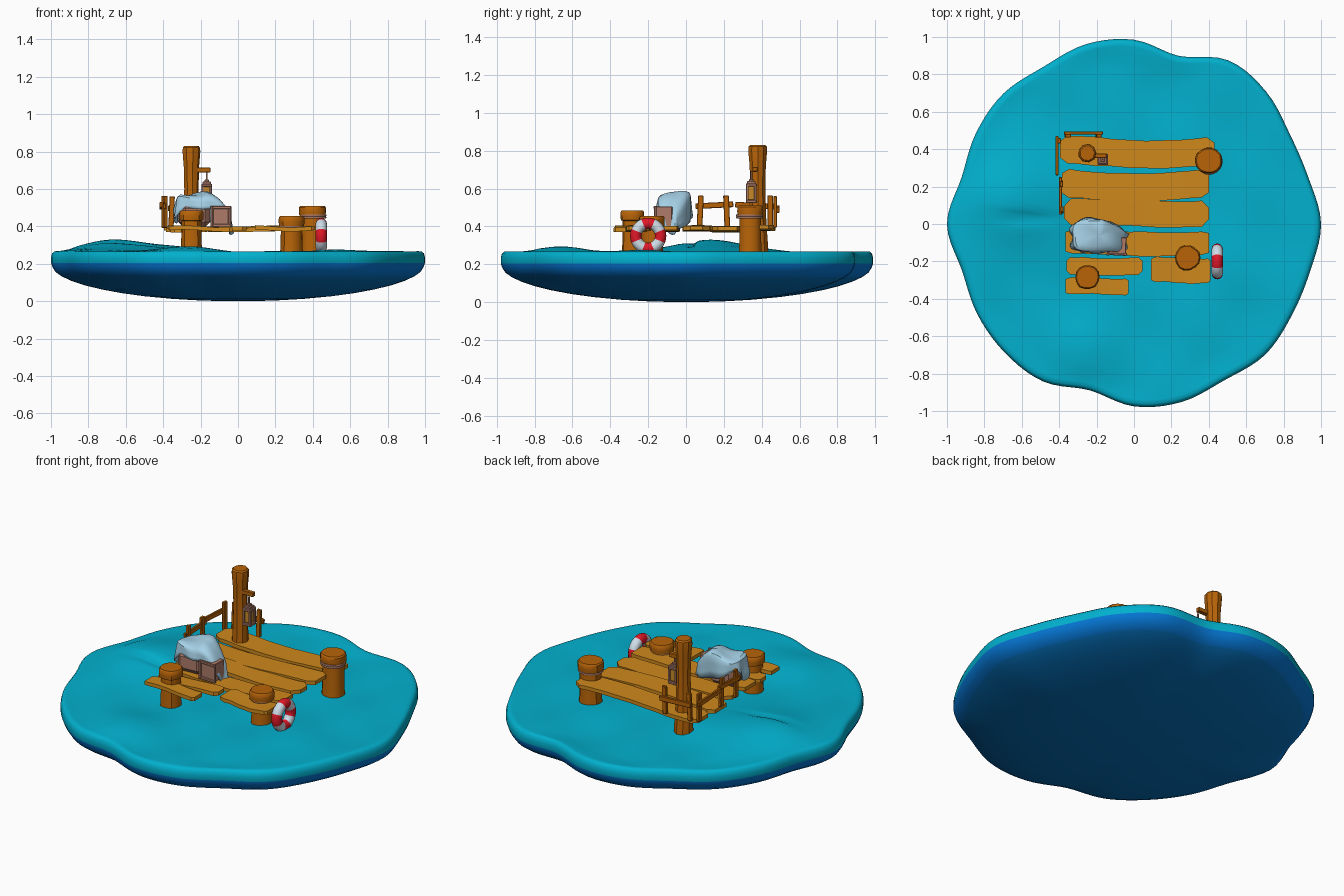
import bpy, bmesh, random
from math import sin, cos, pi, tau, exp, sqrt, radians
from mathutils import Matrix

random.seed(4)
if "Cube" in bpy.data.objects:
    bpy.data.objects.remove(bpy.data.objects["Cube"])


def material(name, code):
    rgb = [int(code[i:i + 2], 16) / 255 for i in (0, 2, 4)]
    col = [c / 12.92 if c < 0.04 else ((c + 0.055) / 1.055) ** 2.4 for c in rgb] + [1]
    m = bpy.data.materials.new(name)
    m.use_nodes = True
    m.diffuse_color = col
    m.node_tree.nodes["Principled BSDF"].inputs["Base Color"].default_value = col
    return m


TEAL = material("water teal", "02B0CE")
RIM = material("water rim blue", "0576D4")
DEEP = material("deep water blue", "0572BE")
PLANK = material("plank wood", "CE881C")
POST = material("post wood", "B86408")
CRATE = material("crate brown", "AC7A68")
CLOTH = material("cloth blue", "A8D4EA")
RED = material("float red", "E01828")
WHITE = material("float white", "D0DEE8")
GLASS = material("lantern glass", "C88A28")


def finish(name, bm, mats, angle=35):
    bmesh.ops.recalc_face_normals(bm, faces=bm.faces)
    me = bpy.data.meshes.new(name)
    bm.to_mesh(me)
    bm.free()
    for m in mats:
        me.materials.append(m)
    me.shade_smooth()
    me.set_sharp_from_angle(angle=radians(angle))
    ob = bpy.data.objects.new(name, me)
    bpy.context.collection.objects.link(ob)
    return ob


def loft(rings, close_end=True):
    """Skin equal-length loops of points; the first loop is always closed."""
    bm = bmesh.new()
    loops = [[bm.verts.new(p) for p in ring] for ring in rings]
    n = len(loops[0])
    for a, b in zip(loops, loops[1:]):
        for i in range(n):
            j = (i + 1) % n
            bm.faces.new((a[i], a[j], b[j], b[i]))
    bm.faces.new(loops[0])
    if close_end:
        bm.faces.new(loops[-1])
    return bm


def box(name, centre, size, mat, rot=0, bevel=0.003, axis="Z"):
    bm = bmesh.new()
    m = Matrix.Translation(centre) @ Matrix.Rotation(rot, 4, axis) @ Matrix.Diagonal((*size, 1))
    bmesh.ops.create_cube(bm, size=1, matrix=m)
    bmesh.ops.bevel(bm, geom=bm.edges[:], offset=bevel, segments=1, affect="EDGES")
    return finish(name, bm, [mat])


def torus(name, centre, R, r, mats, axis=None, n=32, m=10, pick=None):
    bm = bmesh.new()
    g = [[bm.verts.new(((R + r * cos(tau * j / m)) * cos(tau * i / n),
                        (R + r * cos(tau * j / m)) * sin(tau * i / n),
                        r * sin(tau * j / m))) for j in range(m)] for i in range(n)]
    for i in range(n):
        for j in range(m):
            k, l = (i + 1) % n, (j + 1) % m
            f = bm.faces.new((g[i][j], g[k][j], g[k][l], g[i][l]))
            f.material_index = pick(i) if pick else 0
    rot = Matrix.Rotation(pi / 2, 4, axis) if axis else Matrix.Identity(4)
    bmesh.ops.transform(bm, matrix=Matrix.Translation(centre) @ rot, verts=bm.verts)
    return finish(name, bm, mats, 60)


# Water: wavy outline, rounded rim, bowl underneath, gentle swells on top
RADII = [1, .965, .962, 1, 1.01, .93, .985, .995, .97, .987, .975, .955,
         1, .953, .967, .975, .972, .92, .975, .985, .965, .99, .975, .975]


def outline(a):
    t = a / tau * len(RADII)
    i, f = int(t), t - int(t)
    p, q, r, s = (RADII[(i + k) % len(RADII)] for k in (-1, 0, 1, 2))
    return q + f * ((r - p) + f * ((2 * p - 5 * q + 4 * r - s) + f * (3 * (q - r) + s - p))) / 2


SWELLS = [(-.66, .14, .06, .17), (-.38, .2, .025, .16), (-.3, -.66, .03, .14),
          (-.7, -.2, .015, .15), (.1, .7, -.012, .15), (.55, -.3, .012, .15)]


def surface(x, y):
    z = .262 + .005 * sin(11 * x + 4 * y) * cos(10 * y - 3 * x)
    z += sum(h * exp(-((x - u) ** 2 + (y - v) ** 2) / (2 * w * w)) for u, v, h, w in SWELLS)
    return z - .02 * exp(-((y - .03) / .025) ** 2 - ((x + .6) / .16) ** 2)


N = 120
angles = [tau * i / N for i in range(N)]


def water_ring(s, z=None):
    pts = [(s * outline(a) * cos(a), s * outline(a) * sin(a)) for a in angles]
    blend = min(1, (1 - s) / .12)
    return [(x, y, z if z is not None else .268 + (surface(x, y) - .268) * blend) for x, y in pts]


rings = [water_ring(t, .2 * (1 - sqrt(1 - t * t))) for t in (.05, .2, .35, .5, .62, .73, .82, .89, .94, .975)]
rings += [water_ring(s, z) for s, z in ((.992, .182), (1, .205), (1, .235), (.994, .256), (.982, .267))]
rings += [water_ring(.96 - .04 * i) for i in range(24)]
bm = loft(rings)
for f in bm.faces:
    z = f.calc_center_median().z
    f.material_index = 0 if z > .203 else 1 if z > .13 else 2
finish("water", bm, [TEAL, RIM, DEEP], 80)


# Posts: slightly irregular lathed trunks
def post(name, x, y, profile, sides=12):
    wob = [1 + random.uniform(-.05, .05) for _ in range(sides)]
    finish(name, loft([[(x + r * w * cos(tau * i / sides), y + r * w * sin(tau * i / sides), z)
                        for i, w in enumerate(wob)] for r, z in profile]), [POST])


def bollard(name, x, y, top, r):
    post(name, x, y, [(r, .23), (r * .93, .3), (r * .9, top - .055), (r * 1.06, top - .052),
                      (r * 1.1, top - .03), (r * 1.08, top - .008), (r * .98, top)], 14)


post("tall_post", -.25, .38, [(.058, .23), (.055, .3), (.046, .42), (.04, .6),
                              (.043, .72), (.05, .8), (.048, .822), (.04, .83)], 9)
bollard("back_left_post", .4, .34, .51, .066)
bollard("front_left_post", .285, -.18, .455, .062)
bollard("front_right_post", -.25, -.285, .485, .06)
for x, y, z, R in ((.402, .335, .448, .066), (.285, -.18, .4, .059)):
    for k in range(2):
        torus("post_rope", (x, y, z + .011 * k), R, .006, [CRATE], n=20, m=6)


# Deck planks: warped boards with clipped corners
def plank(name, x0, x1, y0, y1, z, wave, phase, tip=.6):
    n, mid, half = 9, (y0 + y1) / 2, (y1 - y0) / 2
    stations = [0, .05] + [i / n for i in range(1, n)] + [.95, 1]
    rows = []
    for t in stations:
        w = half * (tip if t in (0, 1) else 1) * random.uniform(.93, 1.02)
        c = mid + wave * sin(5 * t + phase)
        h = z + .006 * sin(4.5 * t + phase * 2)
        x = x0 + (x1 - x0) * t
        rows.append([(x, c - w, h - .011), (x, c + w, h - .011), (x, c + w, h + .011), (x, c - w, h + .011)])
    finish(name, loft(rows), [PLANK], 30)


plank("plank_back", -.395, .43, .308, .462, .392, .014, 1.7)
plank("plank_second", -.385, .4, .13, .285, .386, .014, 2.2, .7)
plank("plank_third", -.375, .4, -.012, .128, .39, .007, 1, .45)
plank("plank_fourth", -.365, .4, -.168, -.036, .387, .007, 1.4, .8)
plank("plank_short_right", -.36, .045, -.275, -.178, .384, .004, 2)
plank("plank_short_left", .09, .41, -.315, -.18, .39, .005, 1, .85)
plank("plank_front", -.365, -.03, -.378, -.288, .388, .004, .3, .85)

# Railings on the right and back edges
for y, x in ((.075, -.385), (.215, -.388), (.445, -.4)):
    box("rail_upright", (x, y, .478), (.018, .03, .17), POST, random.uniform(-.05, .05), axis="X")
box("right_rail_front", (-.392, .15, .512), (.016, .2, .03), POST, .05, axis="X")
box("right_rail_back", (-.412, .365, .51), (.016, .21, .03), POST, -.05, axis="X")
for x in (-.355, -.19):
    box("rail_upright", (x, .472, .478), (.028, .018, .165), POST, .04, axis="Y")
box("back_rail", (-.27, .486, .492), (.21, .016, .03), POST, .05, axis="Y")

# Lantern hanging from a peg
box("lantern_peg", (-.185, .365, .702), (.075, .026, .026), POST)
LX, LY = -.167, .345
box("lantern_glass", (LX, LY, .58), (.038, .038, .08), GLASS)
for z, s in ((.532, .058), (.62, .058), (.632, .044), (.643, .024)):
    box("lantern_plate", (LX, LY, z), (s, s, .016), CRATE)
for sx in (-1, 1):
    for sy in (-1, 1):
        box("lantern_bar", (LX + sx * .021, LY + sy * .021, .58), (.012, .012, .09), CRATE, bevel=.001)
box("lantern_hook", (LX, LY, .67), (.008, .008, .045), CRATE, bevel=.001)

# Cargo: sack and framed crate under a draped cloth
box("cargo_sack", (-.235, -.066, .46), (.165, .17, .13), CRATE, .08, .03)
box("cargo_crate", (-.092, -.115, .453), (.1, .09, .105), CRATE, -.05)
for s in (-1, 1):
    box("crate_edge", (-.092 + s * .048, -.162, .453), (.016, .012, .112), CRATE, -.05)
    box("crate_edge", (-.092, -.162, .453 + s * .048), (.11, .012, .016), CRATE, -.05)


def cloth_ring(s, drop):
    pts = []
    for i in range(48):
        a = tau * i / 48
        c, d = cos(a), sin(a)
        k = (abs(c) ** 4 + abs(d) ** 4) ** -.25
        fold = 1 + .07 * drop * sin(7 * a + .6)
        x = -.185 + .145 * c * k * s * fold
        slope = min(1, max(0, (x + .17) / .12))
        y = -.062 + .088 * d * k * s * fold
        y -= slope * .6 * max(0, y + .062)
        top = .577 - .075 * slope ** 1.3 + .012 * sin(26 * x + 17 * y) + .1 * max(0, y + .03)
        # the hem is lifted at the front and at the back right corner
        hem = .425 - .06 * max(0, c) ** 3 + .085 * max(0, -d) ** 2 + .012 * sin(5 * a)
        hem += .085 * max(0, cos(a - 2.45)) ** 6
        pts.append((x, y, top - .02 * s ** 4 + (hem - top + .02) * drop))
    return pts


cloth = finish("draped_cloth", loft([cloth_ring(*p) for p in (
    (.05, 0), (.35, 0), (.65, 0), (.88, 0), (.98, .08), (1.01, .35), (1.03, .7), (1.06, 1))], False), [CLOTH], 40)
solid = cloth.modifiers.new("thickness", "SOLIDIFY")
solid.thickness = .006

# Life ring with eight alternating bands
torus("life_ring", (.445, -.2, .35), .066, .03, [WHITE, RED], "Y", 32, 12,
      pick=lambda i: 1 if ((i + 2) // 4) % 2 == 0 else 0)
